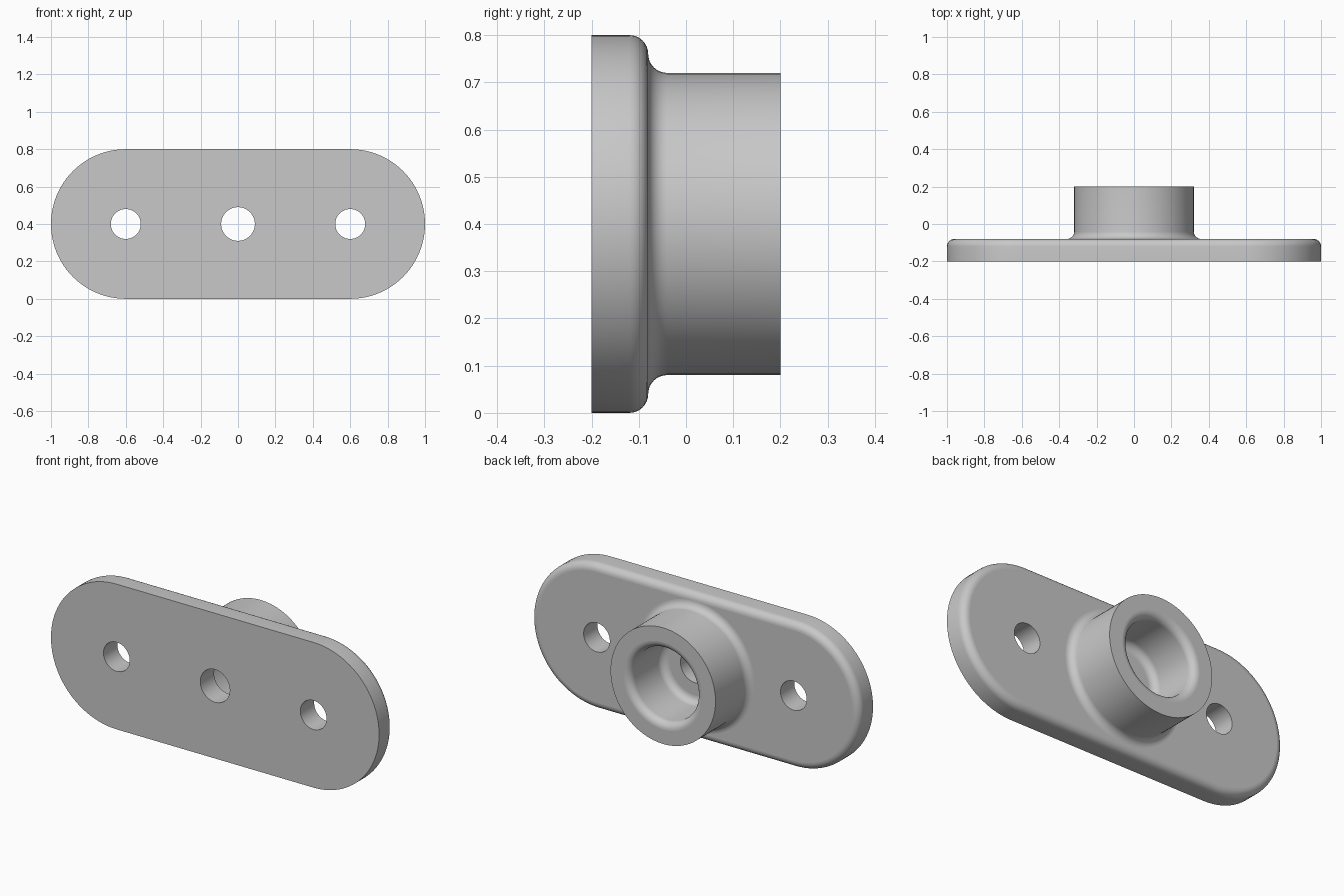
import bpy
import bmesh
import math

if "Cube" in bpy.data.objects:
    bpy.data.objects.remove(bpy.data.objects["Cube"])

CZ = 0.4                      # height of the part's long axis
FRONT, BACK, RIM = -0.2, -0.08, 0.2
F = 0.04                      # fillet radius
STEPS = 8                     # segments per fillet

bm = bmesh.new()


def circle(r, y, cx=0.0, n=96):
    return [bm.verts.new((cx + r * math.cos(2 * math.pi * i / n), y,
                          CZ + r * math.sin(2 * math.pi * i / n))) for i in range(n)]


def stadium(r, y, n=48):
    ring = []
    for cx, start in ((0.6, -math.pi / 2), (-0.6, math.pi / 2)):
        for i in range(n + 1):
            a = start + math.pi * i / n
            ring.append(bm.verts.new((cx + r * math.cos(a), y, CZ + r * math.sin(a))))
    return ring


def skin(rings):
    for a, b in zip(rings, rings[1:]):
        n = len(a)
        for i in range(n):
            j = (i + 1) % n
            bm.faces.new((a[i], a[j], b[j], b[i]))


def fill(*rings):
    edges = []
    for r in rings:
        for i in range(len(r)):
            pair = (r[i], r[(i + 1) % len(r)])
            edges.append(bm.edges.get(pair) or bm.edges.new(pair))
    bmesh.ops.triangle_fill(bm, edges=edges, use_beauty=True,
                            normal=(0, 1, 0))


def arc(cr, cy, a0, a1):
    """Fillet points as (radius, depth) around a centre, angles in degrees."""
    pts = []
    for i in range(STEPS + 1):
        a = math.radians(a0 + (a1 - a0) * i / STEPS)
        pts.append((cr + F * math.cos(a), cy + F * math.sin(a)))
    return pts


# Plate rim: straight wall, then rounded back edge
rim = [stadium(r, y) for r, y in [(0.4, FRONT)] + arc(0.4 - F, BACK - F, 0, 90)]
skin(rim)

# Boss with filleted foot, rounded mouth, socket, filleted floor and centre bore
profile = (arc(0.36, BACK + F, 270, 180) + [(0.32, RIM)]
           + arc(0.24, RIM - F, 90, 180)
           + arc(0.16, BACK + F, 0, -90)
           + [(0.09, BACK), (0.09, FRONT)])
profile[0] = (0.3595, BACK)   # foot stays just inside the plate's flat face
boss = [circle(r, y) for r, y in profile]
skin(boss)

# Two screw holes
holes = [[circle(0.08, y, cx, 64) for y in (FRONT, BACK)] for cx in (-0.6, 0.6)]
for h in holes:
    skin(h)

# Flat front and back faces
fill(rim[0], boss[-1], holes[0][0], holes[1][0])
fill(rim[-1], boss[0], holes[0][1], holes[1][1])
bmesh.ops.recalc_face_normals(bm, faces=bm.faces[:])

mesh = bpy.data.meshes.new("flange_plate")
bm.to_mesh(mesh)
bm.free()
obj = bpy.data.objects.new("flange_plate", mesh)
bpy.context.collection.objects.link(obj)

grey = bpy.data.materials.new("light grey")
grey.diffuse_color = (0.58, 0.58, 0.58, 1)
grey.use_nodes = True
grey.node_tree.nodes["Principled BSDF"].inputs["Base Color"].default_value = grey.diffuse_color
mesh.materials.append(grey)

# Smooth curved surfaces, keep the planar faces flat
bpy.context.view_layer.objects.active = obj
obj.select_set(True)
bpy.ops.object.shade_smooth_by_angle(angle=math.radians(30))
for p in mesh.polygons:
    if abs(p.normal.y) > 0.9999:
        p.use_smooth = False
